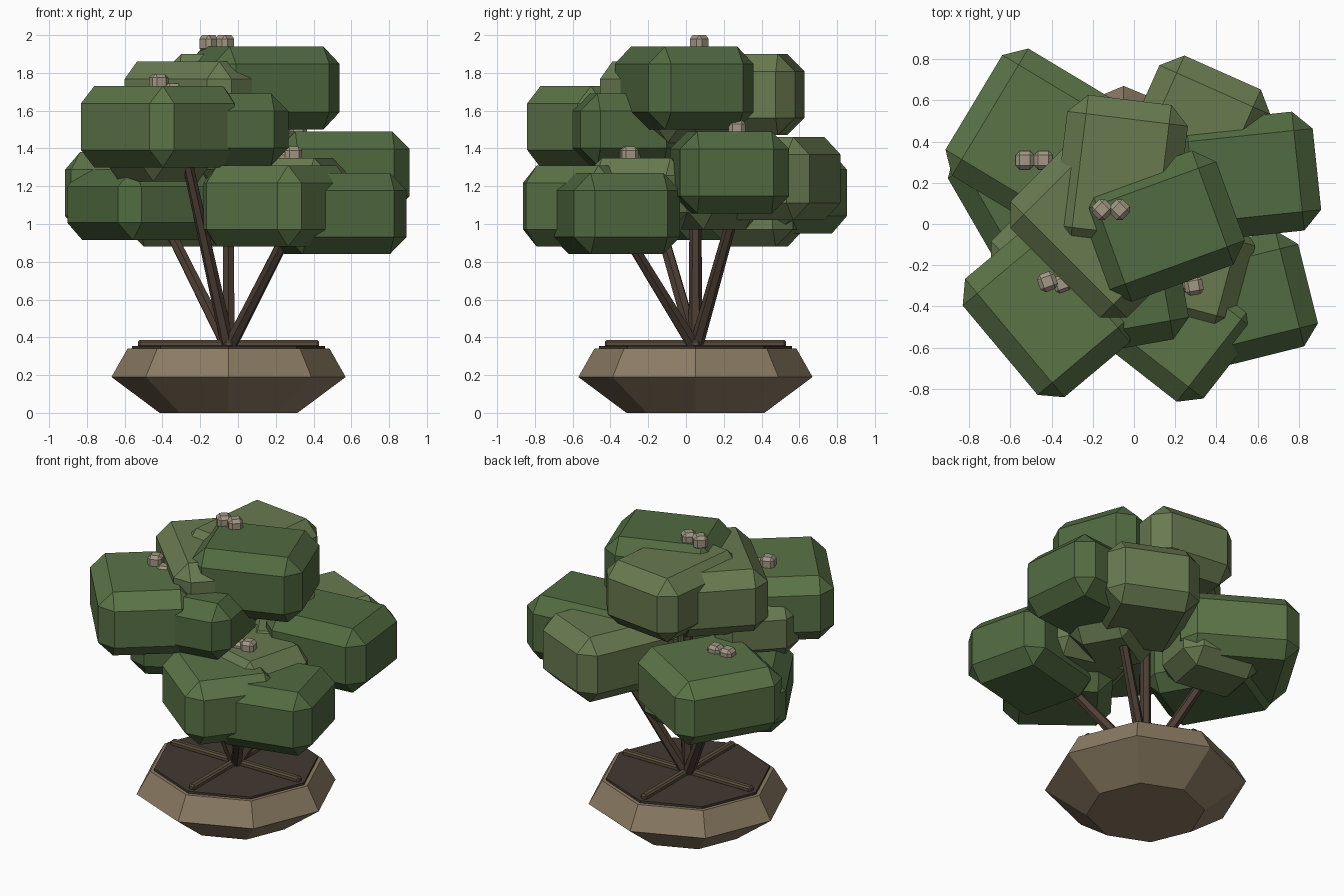
import bpy, bmesh, math
from mathutils import Vector, Matrix

if "Cube" in bpy.data.objects:
    bpy.data.objects.remove(bpy.data.objects["Cube"])

def mat(name, rgb):
    m = bpy.data.materials.new(name)
    m.diffuse_color = (*rgb, 1)
    m.use_nodes = True
    m.node_tree.nodes["Principled BSDF"].inputs["Base Color"].default_value = m.diffuse_color
    return m

DARK = mat("leaf_dark", (0.082, 0.145, 0.052))
MID = mat("leaf_mid", (0.105, 0.175, 0.063))
LIGHT = mat("leaf_light", (0.14, 0.195, 0.08))
TAN = mat("pot_tan", (0.26, 0.20, 0.125))
SOIL = mat("soil", (0.055, 0.04, 0.03))
ROOT = mat("root", (0.10, 0.075, 0.045))
BARK = mat("bark", (0.075, 0.05, 0.036))
BUD = mat("bud", (0.36, 0.31, 0.23))
CX, CY = -0.05, 0.05

def finish(bm, name, material):
    bmesh.ops.recalc_face_normals(bm, faces=bm.faces)
    me = bpy.data.meshes.new(name)
    bm.to_mesh(me)
    bm.free()
    ob = bpy.data.objects.new(name, me)
    bpy.context.collection.objects.link(ob)
    me.materials.append(material)
    return ob

def chamfer_box(name, centre, half, deg, c, material):
    bm = bmesh.new()
    bmesh.ops.create_cube(bm, size=2)
    bmesh.ops.scale(bm, vec=half, verts=bm.verts)
    bmesh.ops.bevel(bm, geom=bm.edges[:], offset=c, offset_type='OFFSET',
                    segments=1, profile=0.5, affect='EDGES')
    bm.transform(Matrix.Translation(centre) @ Matrix.Rotation(math.radians(deg), 4, 'Z'))
    return finish(bm, name, material)

def lathe(name, profile, sides, material):
    bm = bmesh.new()
    rings = []
    for r, z in profile:
        rings.append([bm.verts.new((CX + r * math.cos(2 * math.pi * i / sides),
                                    CY + r * math.sin(2 * math.pi * i / sides), z))
                      for i in range(sides)])
    for a, b in zip(rings, rings[1:]):
        for i in range(sides):
            j = (i + 1) % sides
            bm.faces.new((a[i], a[j], b[j], b[i]))
    bm.faces.new(rings[0])
    bm.faces.new(rings[-1])
    return finish(bm, name, material)

def branch(name, start, end, r1, r2):
    s, e = Vector(start), Vector(end)
    d = e - s
    bm = bmesh.new()
    bmesh.ops.create_cone(bm, cap_ends=True, segments=6, radius1=r1, radius2=r2, depth=d.length)
    bm.transform(Matrix.Translation((s + e) / 2) @ d.to_track_quat('Z', 'Y').to_matrix().to_4x4())
    return finish(bm, name, BARK)

# Pot and soil
lathe("pot", [(0.365, 0), (0.62, 0.19), (0.535, 0.34)], 8, TAN)
lathe("soil", [(0.51, 0.335), (0.51, 0.355)], 8, SOIL)

# Crossed surface roots
for i in range(2):
    chamfer_box("surface_root", (CX, CY, 0.366), (0.48, 0.023, 0.019), 90 * i, 0.01, ROOT)

# Branches to each foliage cluster
for end in [(-0.05, 0.05, 1.55), (-0.28, -0.25, 1.38), (-0.44, 0.27, 1.12),
            (0.32, -0.39, 1.06), (0.36, 0.28, 1.15)]:
    branch("branch", (CX, CY, 0.34), end, 0.037, 0.028)

# Foliage blocks: centre x, y, half x, half y, z low, z high, turn, colour
foliage = [
    # top cluster
    (0.135, -0.01, 0.355, 0.295, 1.50, 1.94, 20, DARK),
    (-0.065, 0.235, 0.295, 0.37, 1.47, 1.90, -7, LIGHT),
    (-0.17, -0.025, 0.40, 0.30, 1.43, 1.86, -45, LIGHT),
    # front left cluster
    (-0.42, -0.42, 0.30, 0.375, 1.30, 1.73, 40, MID),
    (-0.06, -0.33, 0.30, 0.27, 1.31, 1.69, 10, DARK),
    (-0.42, -0.12, 0.26, 0.22, 1.225, 1.60, 45, LIGHT),
    # back left cluster
    (-0.46, 0.40, 0.37, 0.36, 0.95, 1.38, -31, MID),
    (-0.51, 0.14, 0.30, 0.36, 0.915, 1.29, 30, DARK),
    (-0.30, 0.38, 0.27, 0.22, 0.88, 1.27, -10, LIGHT),
    # back right cluster
    (0.54, 0.23, 0.35, 0.29, 1.055, 1.49, 6, DARK),
    (0.29, 0.42, 0.295, 0.345, 1.02, 1.46, -24, LIGHT),
    (0.28, 0.12, 0.26, 0.22, 0.97, 1.36, 30, LIGHT),
    # front right cluster
    (0.205, -0.48, 0.33, 0.30, 0.88, 1.31, -38, MID),
    (0.525, -0.37, 0.33, 0.29, 0.84, 1.27, 14, DARK),
    (0.25, -0.21, 0.30, 0.28, 0.97, 1.35, -15, LIGHT),
]
for x, y, hx, hy, z0, z1, deg, m in foliage:
    chamfer_box("foliage_block", (x, y, (z0 + z1) / 2), (hx, hy, (z1 - z0) / 2), deg, 0.092, m)

# Small bud pairs on top of the clusters
for x, y, z, deg in [(-0.155, 0.07, 1.955, 45), (-0.07, 0.07, 1.955, 45),
                     (-0.42, -0.28, 1.75, 20), (-0.35, -0.29, 1.70, 20),
                     (-0.53, 0.31, 1.38, 0), (-0.44, 0.31, 1.38, 0),
                     (0.29, -0.30, 1.365, 10), (0.22, -0.29, 1.34, 10),
                     (0.32, 0.27, 1.505, 0), (0.23, 0.27, 1.505, 0)]:
    chamfer_box("bud", (x, y, z), (0.045, 0.045, 0.045), deg, 0.02, BUD)
